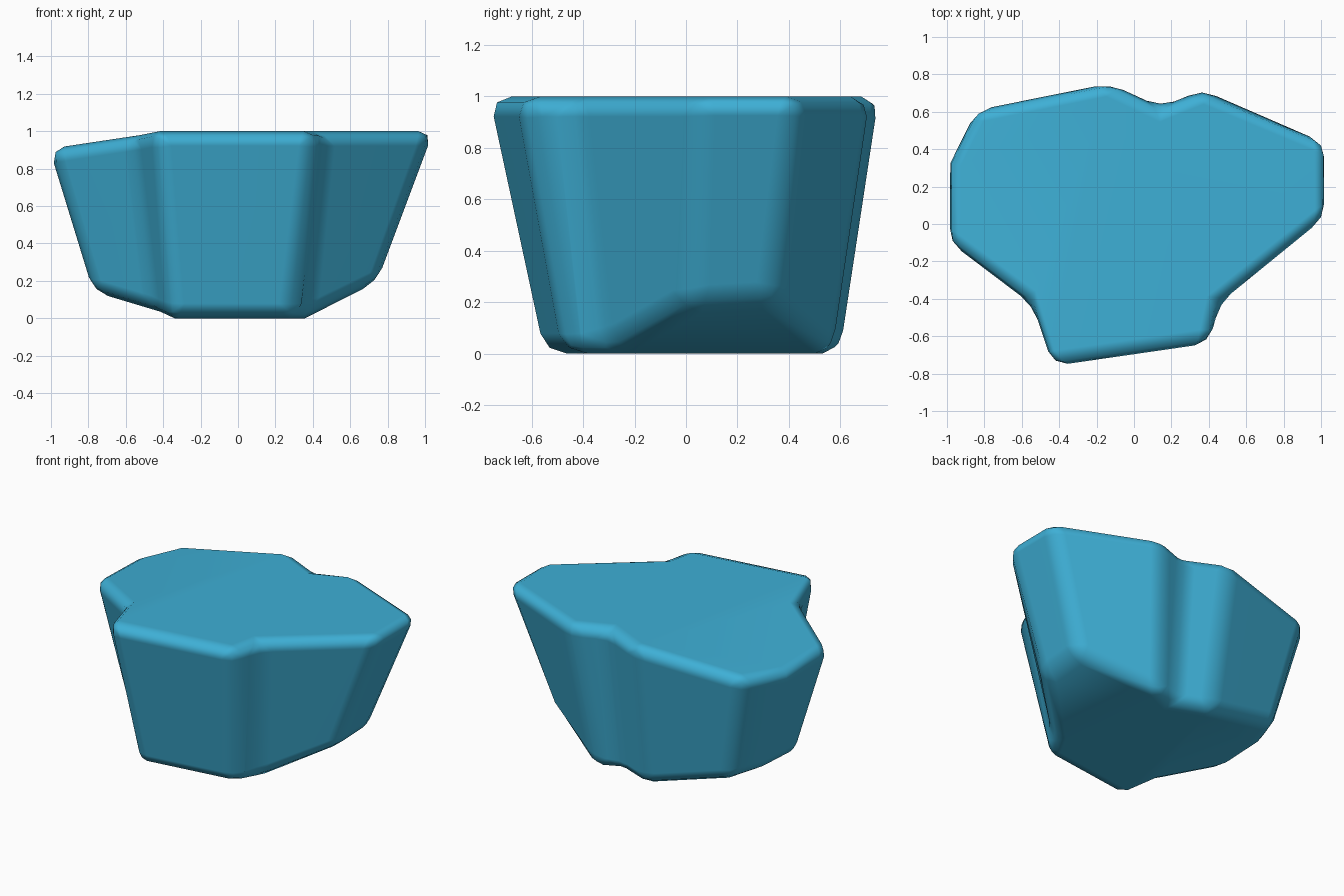
import bpy, bmesh
from mathutils import Vector

if "Cube" in bpy.data.objects:
    bpy.data.objects.remove(bpy.data.objects["Cube"])

# matching corners of the widest outline (z = 0.88) and the base outline (z = 0)
UPPER = [(-0.43, -0.75), (0.40, -0.63), (0.45, -0.42), (1.0, 0.03),
         (1.0, 0.43), (0.36, 0.71), (0.14, 0.62), (-0.13, 0.745),
         (-0.85, 0.615), (-1.0, 0.33), (-1.0, -0.10), (-0.54, -0.43)]
LOWER = [(-0.36, -0.56), (0.29, -0.47), (0.37, -0.33), (0.67, 0.0),
         (0.67, 0.32), (0.27, 0.59), (0.12, 0.52), (-0.11, 0.61),
         (-0.66, 0.50), (-0.73, 0.26), (-0.73, -0.08), (-0.44, -0.35)]


def on_side(i, z):
    """Point at height z on the slanted side edge i."""
    a, b = Vector(LOWER[i]), Vector(UPPER[i])
    p = a.lerp(b, z / 0.88)
    return (p.x, p.y, z)


def beyond(p, a, b):
    """Sideways distance in x of p from the crease through a and b."""
    t = (p[1] - a[1]) / (b[1] - a[1])
    return abs(p[0] - (a[0] + t * (b[0] - a[0])))


LEFT = (8, 9, 10, 11)
bm = bmesh.new()
top, bottom = [], []
for i in range(12):
    zt, zb = 1.0, 0.0
    if i in LEFT:                       # left part slopes on top and below
        zt -= 0.13 * beyond(UPPER[i], UPPER[0], UPPER[7])
        zb += 0.29 * beyond(LOWER[i], LOWER[0], LOWER[7])
    elif i in (3, 4):                   # right part slopes below
        zb += 0.56 * beyond(LOWER[i], LOWER[2], LOWER[5])
    top.append(bm.verts.new(on_side(i, zt)))
    bottom.append(bm.verts.new(on_side(i, zb)))

for i in range(12):
    j = (i + 1) % 12
    bm.faces.new((bottom[i], bottom[j], top[j], top[i]))
bm.faces.new([top[i] for i in range(8)])
bm.faces.new([top[i] for i in (0, 7, 8, 9, 10, 11)])
for ring in ((0, 1, 2, 5, 6, 7), (2, 3, 4, 5), (0, 7, 8, 9, 10, 11)):
    bm.faces.new([bottom[i] for i in reversed(ring)])
bmesh.ops.recalc_face_normals(bm, faces=bm.faces)

mesh = bpy.data.meshes.new("rock")
bm.to_mesh(mesh)
bm.free()
rock = bpy.data.objects.new("rock", mesh)
bpy.context.collection.objects.link(rock)
mesh.shade_smooth()

# rounded edges with flat-looking faces
bevel = rock.modifiers.new("rounded_edges", 'BEVEL')
bevel.width = 0.08
bevel.segments = 2
bevel.limit_method = 'ANGLE'
bevel.angle_limit = 0.5
bevel.use_clamp_overlap = False
normals = rock.modifiers.new("flat_faces", 'WEIGHTED_NORMAL')
normals.weight = 80

blue = bpy.data.materials.new("sky_blue")
blue.diffuse_color = (0.048, 0.43, 0.67, 1)
blue.use_nodes = True
blue.node_tree.nodes["Principled BSDF"].inputs["Base Color"].default_value = blue.diffuse_color
mesh.materials.append(blue)
